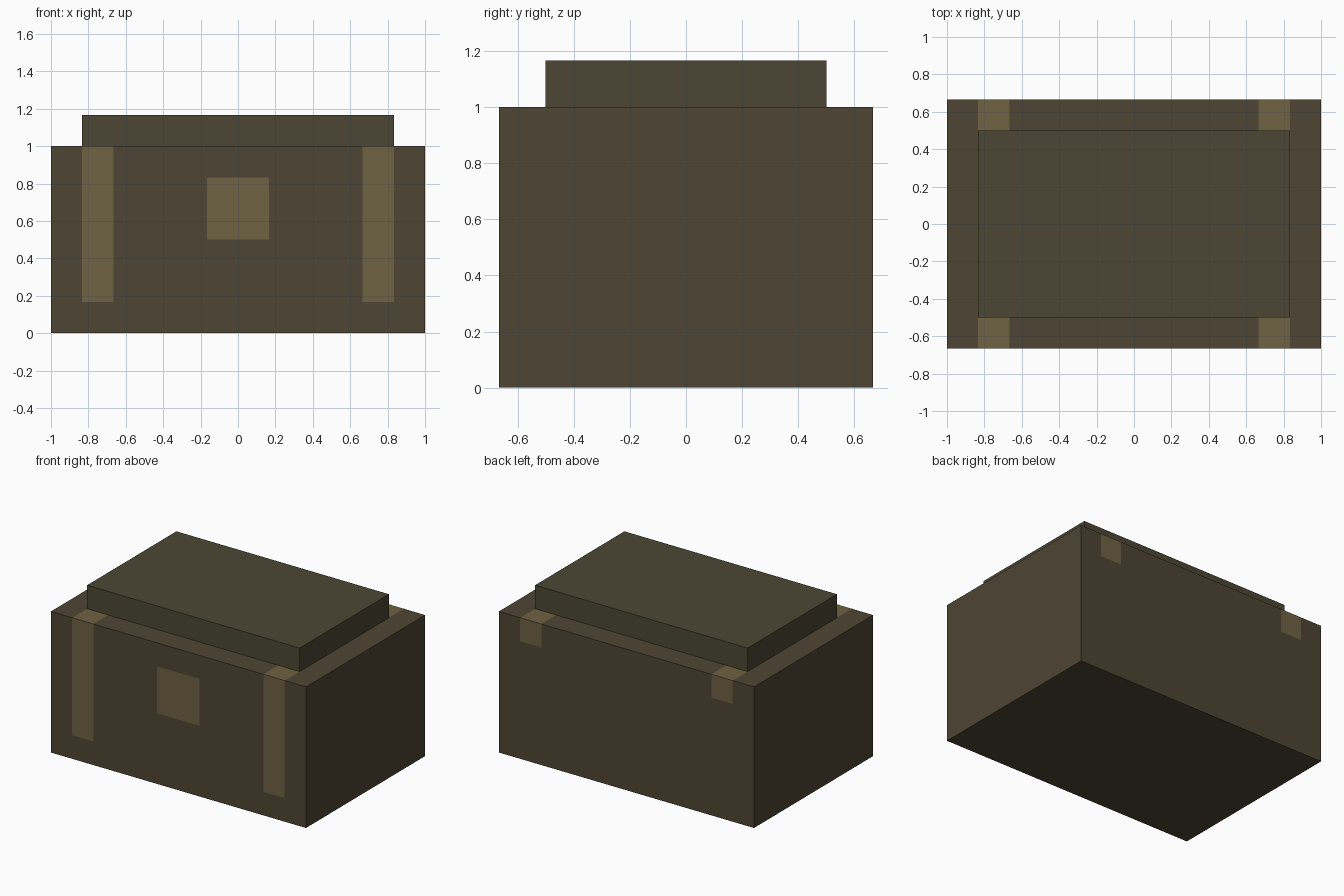
import bpy, bmesh
from mathutils import Matrix, Vector

old = bpy.data.objects.get("Cube")
if old:
    bpy.data.objects.remove(old, do_unlink=True)

U = 1 / 6  # the chest is laid out on a grid of sixths


def material(name, srgb):
    color = [((c / 255 + 0.055) / 1.055) ** 2.4 for c in srgb] + [1]
    mat = bpy.data.materials.new(name)
    mat.use_nodes = True
    mat.diffuse_color = color
    bsdf = mat.node_tree.nodes["Principled BSDF"]
    bsdf.inputs["Base Color"].default_value = color
    bsdf.inputs["Roughness"].default_value = 0.9
    return mat


brown = material("dark brown", (78, 69, 52))
olive = material("dark olive", (76, 70, 52))
tan = material("strap tan", (110, 98, 66))


def box(name, size, bottom, mats, cuts=(), paint=None):
    """Box standing at height bottom, cut along (axis, position) planes."""
    bm = bmesh.new()
    place = Matrix.Translation((0, 0, bottom + size[2] / 2))
    bmesh.ops.create_cube(bm, size=1, matrix=place @ Matrix.Diagonal((*size, 1)))
    for axis, pos in cuts:
        normal = Vector((0, 0, 0))
        normal[axis] = 1
        bmesh.ops.bisect_plane(bm, geom=bm.verts[:] + bm.edges[:] + bm.faces[:],
                               plane_co=normal * pos, plane_no=normal)
    bm.normal_update()
    if paint:
        for f in bm.faces:
            f.material_index = paint(f.calc_center_median(), f.normal)
    mesh = bpy.data.meshes.new(name)
    bm.to_mesh(mesh)
    bm.free()
    for m in mats:
        mesh.materials.append(m)
    obj = bpy.data.objects.new(name, mesh)
    bpy.context.collection.objects.link(obj)
    return obj


def chest_paint(c, n):
    """Straps over the front, rim and back, plus a latch on the front."""
    in_strap = 4 * U < abs(c.x) < 5 * U
    if n.z > 0.5:
        return int(in_strap and abs(c.y) > 3 * U)
    if n.y < -0.5:
        latch = abs(c.x) < U and 3 * U < c.z < 5 * U
        return int(latch or (in_strap and c.z > U))
    if n.y > 0.5:
        return int(in_strap and c.z > 5 * U)
    return 0


# Chest body with painted straps and latch
cuts = [(0, s * k * U) for k in (1, 4, 5) for s in (-1, 1)]
cuts += [(1, -3 * U), (1, 3 * U)] + [(2, k * U) for k in (1, 3, 5)]
box("chest_body", (2, 8 * U, 1), 0, (brown, tan), cuts, chest_paint)

# Raised lid
box("chest_lid", (10 * U, 1, U), 1, (olive,))
